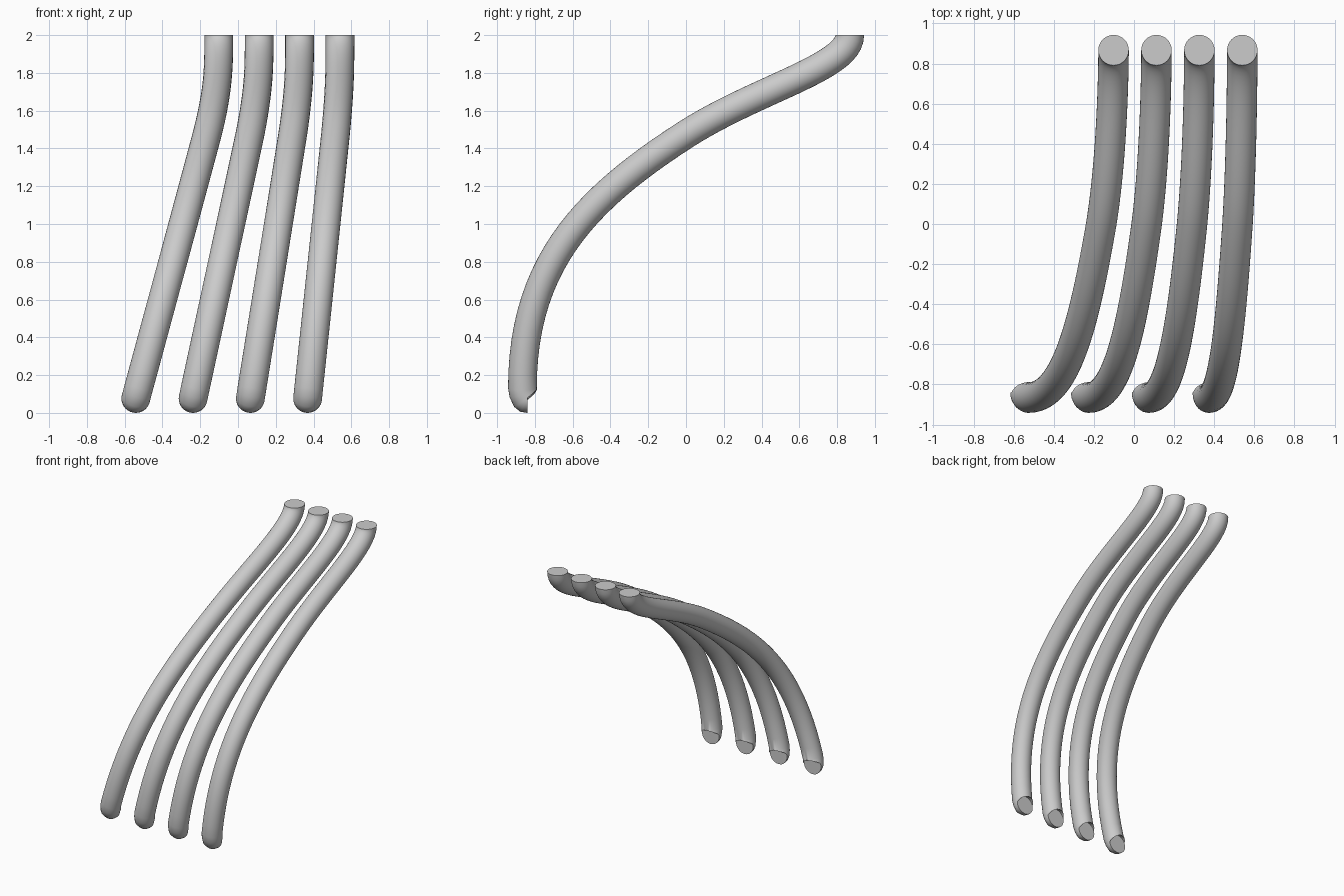
import bpy, bmesh, math
from mathutils import Vector
from mathutils.geometry import interpolate_bezier

if "Cube" in bpy.data.objects:
    bpy.data.objects.remove(bpy.data.objects["Cube"], do_unlink=True)

RADIUS = 0.076
SIDES = 32
STEPS = 24
LEAN = 0.6

grey = bpy.data.materials.new("light_grey")
grey.use_nodes = True
colour = (0.6, 0.6, 0.6, 1)
grey.diffuse_color = colour
grey.node_tree.nodes["Principled BSDF"].inputs["Base Color"].default_value = colour

# Centre line: sideways fraction (1 at the foot, 0 at the top), y, z
LOWER = [(0.97, -0.866, 0.13), (0.555, -0.866, 0.8), (0.345, -0.52, 1.14), (0.14, 0, 1.475)]
UPPER = [(0.14, 0, 1.475), (0, 0.38, 1.718), (0, 0.867, 1.83), (0, 0.867, 2)]
# Tight bend at the foot: turn angle, y, z
FOOT = [(90, -0.84, 0.076), (65, -0.845, 0.075), (38, -0.85, 0.079), (18, -0.861, 0.105)]


def centre_line(foot_x, top_x):
    """Return (point, tangent) pairs from the foot to the top."""
    def place(p):
        return Vector((top_x + (foot_x - top_x) * p[0], p[1], p[2]))

    lower = interpolate_bezier(*map(place, LOWER), STEPS)
    upper = interpolate_bezier(*map(place, UPPER), STEPS)
    points = lower + upper[1:]
    lean = (top_x - foot_x) * LEAN
    path = []
    for angle, y, z in FOOT:
        a = math.radians(angle)
        tangent = Vector((lean * math.cos(a), -math.sin(a), math.cos(a)))
        x = points[0].x - lean * (points[0].z - z)
        path.append((Vector((x, y, z)), tangent.normalized()))
    for i, p in enumerate(points):
        if i == len(points) - 1:
            tangent = Vector((0, 0, 1))
        else:
            tangent = points[i + 1] - points[max(i - 1, 0)]
        path.append((p, tangent.normalized()))
    return path


def tube(name, path):
    """Sweep a circle along the path and cap both ends."""
    bm = bmesh.new()
    rings = []
    for centre, t in path:
        side = Vector((1, 0, 0))
        side = (side - t * side.dot(t)).normalized()
        across = t.cross(side)
        rings.append([bm.verts.new(centre + RADIUS * (side * math.cos(a) + across * math.sin(a)))
                      for a in (math.tau * k / SIDES for k in range(SIDES))])
    for low, high in zip(rings, rings[1:]):
        for k in range(SIDES):
            n = (k + 1) % SIDES
            bm.faces.new((low[k], low[n], high[n], high[k]))
    bm.faces.new(rings[0][::-1])
    bm.faces.new(rings[-1])
    mesh = bpy.data.meshes.new(name)
    bm.to_mesh(mesh)
    bm.free()
    mesh.materials.append(grey)
    obj = bpy.data.objects.new(name, mesh)
    bpy.context.collection.objects.link(obj)
    bpy.ops.object.select_all(action="DESELECT")
    obj.select_set(True)
    bpy.context.view_layer.objects.active = obj
    bpy.ops.object.shade_smooth_by_angle(angle=math.radians(40))


# Four pipes, fanned at the foot and evenly packed at the top
for i in range(4):
    tube(f"pipe_{i + 1}", centre_line(-0.54 + 0.303 * i, -0.102 + 0.214 * i))
